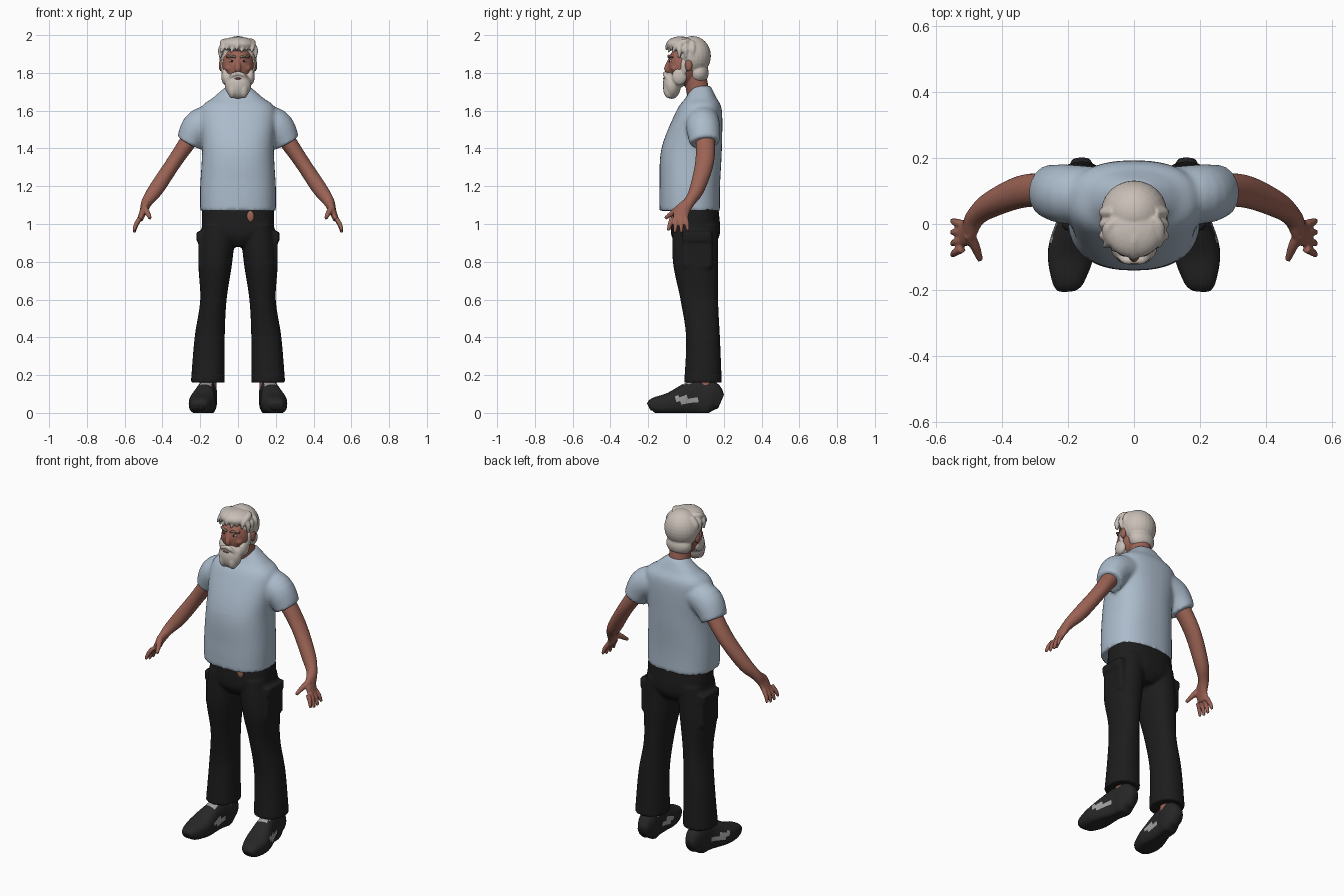
import bpy, bmesh, math
from mathutils import Vector, Matrix

cube = bpy.data.objects.get("Cube")
if cube:
    bpy.data.objects.remove(cube, do_unlink=True)


def material(name, *colour):
    mat = bpy.data.materials.new(name)
    mat.use_nodes = True
    mat.diffuse_color = (*colour, 1)
    bsdf = mat.node_tree.nodes["Principled BSDF"]
    bsdf.inputs["Base Color"].default_value = (*colour, 1)
    return mat


skin = material("skin", .33, .125, .09)
pale_hair = material("pale hair", .58, .52, .47)
blue_cloth = material("light blue cloth", .41, .5, .6)
black_cloth = material("black cloth", .012, .012, .012)
shoe_black = material("dark shoe", .02, .02, .02)
grey_trim = material("grey trim", .35, .35, .35)
brow_grey = material("grey brow", .2, .16, .14)
eye_dark = material("dark eye", .02, .015, .012)
eye_white = material("eye white", .55, .5, .47)
ACROSS, ALONG = Vector((1, 0, 0)), Vector((0, 1, 0))


def spline(keys, steps=6):
    """Smooth curve through the key rings."""
    padded = [keys[0], *keys, keys[-1]]
    for before, start, end, after in zip(padded, padded[1:], padded[2:], padded[3:]):
        for step in range(steps):
            t = step / steps
            yield (start + (end - before) * t / 2
                   + (before - start * 2.5 + end * 2 - after / 2) * t ** 2
                   + ((start - end) * 3 + after - before) * t ** 3 / 2)
    yield keys[-1]


def tube(bm, *rings, ref=ALONG, flat=False, power=2, sides=24):
    """Closed loft; a ring is x, y, z, radius along ref, other radius."""
    keys = [Vector((*ring[:4], ring[-1])) for ring in rings]
    rings = list(spline(keys))
    centres = [ring.xyz for ring in rings]
    loops = []
    for i, ring in enumerate(rings):
        tangent = centres[min(i + 1, len(rings) - 1)] - centres[max(i - 1, 0)]
        if flat:
            tangent = Vector((0, 0, math.copysign(1, tangent.z)))
        tangent.normalize()
        u = (ref - tangent * ref.dot(tangent)).normalized()
        v = tangent.cross(u)
        loop = []
        for k in range(sides):
            angle = math.tau * k / sides
            c, s = (math.copysign(abs(w) ** (2 / power), w)
                    for w in (math.cos(angle), math.sin(angle)))
            loop.append(bm.verts.new(centres[i] + u * c * ring[3] + v * s * ring[4]))
        loops.append(loop)
    for low, high in zip(loops, loops[1:]):
        for k in range(sides):
            bm.faces.new((low[k - 1], low[k], high[k], high[k - 1]))
    bm.faces.new(loops[0][::-1])
    bm.faces.new(loops[-1])


def blob(bm, centre, size):
    matrix = Matrix.Translation(centre) @ Matrix.Diagonal((*size, 1))
    bmesh.ops.create_uvsphere(bm, u_segments=24, v_segments=16, radius=1, matrix=matrix)


def finish(name, bm, *materials, mirror=False, voxel=None):
    """Make the object; mirror it and blend its pieces if asked."""
    bmesh.ops.recalc_face_normals(bm, faces=bm.faces)
    for face in bm.faces:
        face.smooth = True
    mesh = bpy.data.meshes.new(name)
    bm.to_mesh(mesh)
    bm.free()
    for mat in materials:
        mesh.materials.append(mat)
    part = bpy.data.objects.new(name, mesh)
    bpy.context.collection.objects.link(part)
    if mirror:
        part.modifiers.new("mirror", "MIRROR").use_mirror_merge = False
    if voxel:
        remesh = part.modifiers.new("blend", "REMESH")
        remesh.mode = "VOXEL"
        remesh.voxel_size = voxel
        remesh.use_smooth_shade = True
        soften = part.modifiers.new("soften", "SMOOTH")
        soften.factor = .5
        soften.iterations = 3


# Shirt: torso and sleeves blended together
bm = bmesh.new()
tube(bm, (0, .02, 1.07, .2, .16), (0, .02, 1.2, .2, .16), (0, .03, 1.4, .19, .16),
     (0, .07, 1.6, .2, .12), (0, .08, 1.67, .13, .08), (0, .08, 1.73, .06, .05),
     ref=ACROSS, flat=True, power=2.4, sides=40)
for side in (1, -1):
    tube(bm, (side * .08, .09, 1.56, .08), (side * .2, .09, 1.52, .09),
         (side * .26, .1, 1.43, .08, .07))
finish("shirt", bm, blue_cloth, voxel=.01)

# Trousers: hips, legs and cargo pockets
bm = bmesh.new()
tube(bm, (0, .05, 1.1, .19, .12), (0, .05, .95, .18, .13), (0, .05, .88, .06, .09),
     ref=ACROSS, flat=True, power=2.4, sides=32)
for side in (1, -1):
    tube(bm, (side * .1, .05, 1, .09, .12), (side * .12, .05, .8, .09, .12),
         (side * .13, .07, .6, .07, .1), (side * .15, .09, .4, .08, .09),
         (side * .16, .09, .16, .09, .1), ref=ACROSS, flat=True, power=2.2)
    for bottom, top, bulge in ((.77, .95, .02), (.91, .96, .03)):
        tube(bm, (side * .19, .06, bottom, bulge, .08), (side * .19, .06, top, bulge, .08),
             ref=ACROSS, flat=True, power=5)
finish("trousers", bm, black_cloth, voxel=.009)

# Bare patch below the hem
bm = bmesh.new()
blob(bm, (.065, -.07, 1.04), (.02, .01, .03))
finish("bare_patch", bm, skin)

# Arms with hands: fingers fan out from the palm
bm = bmesh.new()
tube(bm, (.22, .1, 1.5, .05), (.33, .1, 1.34, .05, .04), (.43, .06, 1.19, .04),
     (.48, .02, 1.12, .03), (.5, -.02, 1.07, .04, .02), (.52, -.03, 1.02, .04, .015))
for finger in range(4):
    spread = finger * .025
    tip = Vector((.55, .01 - spread * 1.4, .95 + .01 * abs(finger - 1.5)))
    base = Vector((.52, -spread, 1.03))
    knuckle = base.lerp(tip, .5) + ACROSS * .005
    tube(bm, (*base, .013), (*knuckle, .012), (*tip, .008), sides=12)
tube(bm, (.5, -.03, 1.09, .018), (.48, -.07, 1.06, .015), (.465, -.11, 1.03, .009), sides=12)
finish("arms", bm, skin, mirror=True, voxel=.005)

# Shoes, with grey trim on the sides and tongue
bm = bmesh.new()
tube(bm, (.16, .185, .06, .03, .04), (.16, .13, .08, .05, .09), (.17, .04, .08, .05, .09),
     (.19, -.08, .05, .07, .06), (.2, -.17, .04, .05, .04), (.2, -.195, .03, .03, .02),
     ref=ACROSS, power=2.6, sides=32)
for vert in bm.verts:
    vert.co.z = max(vert.co.z, 0)
bmesh.ops.recalc_face_normals(bm, faces=bm.faces)
for face in bm.faces:
    centre, normal = face.calc_center_median(), face.normal
    on_side = abs(normal.x) > .6 and abs(centre.y) < .06 and abs(centre.z - .07) < .015
    on_tongue = normal.z > .5 and abs(centre.y - .01) < .03 and abs(centre.x - .17) < .03
    face.material_index = int(on_side or on_tongue)
finish("shoes", bm, shoe_black, grey_trim, mirror=True)

# Ankles
bm = bmesh.new()
tube(bm, (.16, .1, .12, .045), (.16, .1, .25, .045))
finish("ankles", bm, skin, mirror=True)

# Head: skull, neck, nose, cheeks, brow ridge and ears
bm = bmesh.new()
blob(bm, (0, -.01, 1.84), (.084, .085, .11))
tube(bm, (0, .075, 1.64, .06), (0, .04, 1.82, .06))
tube(bm, (0, -.08, 1.88, .01), (0, -.1, 1.825, .016), (0, -.09, 1.81, .014),
     ref=ACROSS, sides=12)
for side in (1, -1):
    blob(bm, (side * .09, .015, 1.84), (.012, .02, .033))
    blob(bm, (side * .045, -.06, 1.825), (.025, .022, .02))
    blob(bm, (side * .035, -.075, 1.89), (.03, .015, .01))
finish("head", bm, skin, voxel=.005)

# Hair: cap, nape, crown and swept locks
bm = bmesh.new()
blob(bm, (0, .035, 1.89), (.1, .097, .105))
blob(bm, (0, .065, 1.8), (.078, .055, .06))
blob(bm, (0, -.02, 1.95), (.088, .083, .042))
for lock in range(-3, 4):
    x = lock * .025
    back = abs(x) / 2
    dip = .012 * (lock % 2)
    tube(bm, (x / 2 + .02, .02, 1.97, .012), (x, back - .045, 1.975 - back / 3, .018),
         (x, back - .09, 1.955 - dip, .015), (x * 1.1 - .01, back - .105, 1.92 - dip, .005),
         ref=ACROSS, sides=12)
for side in (1, -1):
    for y in (-.035, 0, .035):
        tube(bm, (side * .06, y, 1.96, .018), (side * .09, y, 1.925, .016),
             (side * .093, y, 1.88, .006), sides=12)
finish("hair", bm, pale_hair, voxel=.005)

# Beard: chin, jaw, sideburns and moustache
bm = bmesh.new()
blob(bm, (0, -.075, 1.735), (.07, .048, .073))
blob(bm, (0, -.045, 1.765), (.083, .05, .045))
for side in (1, -1):
    blob(bm, (side * .066, -.035, 1.78), (.022, .04, .045))
    blob(bm, (side * .08, -.01, 1.835), (.012, .018, .045))
    blob(bm, (side * .03, -.09, 1.71), (.025, .03, .045))
    tube(bm, (0, -.11, 1.797, .011), (side * .025, -.11, 1.79, .012),
         (side * .05, -.095, 1.765, .006), sides=12)
finish("beard", bm, pale_hair, voxel=.005)

# Eyes, brows and mouth
for name, mat, y, size in (("eyes", eye_white, -.077, (.014, .011, .008)),
                           ("pupils", eye_dark, -.086, (.006, .005, .006))):
    bm = bmesh.new()
    blob(bm, (.033, y, 1.863), size)
    finish(name, bm, mat, mirror=True)
bm = bmesh.new()
tube(bm, (.012, -.09, 1.882, .006), (.035, -.09, 1.89, .007), (.06, -.07, 1.882, .004), sides=12)
finish("brows", bm, brow_grey, mirror=True)
bm = bmesh.new()
blob(bm, (0, -.115, 1.77), (.018, .006, .005))
finish("mouth", bm, skin)
